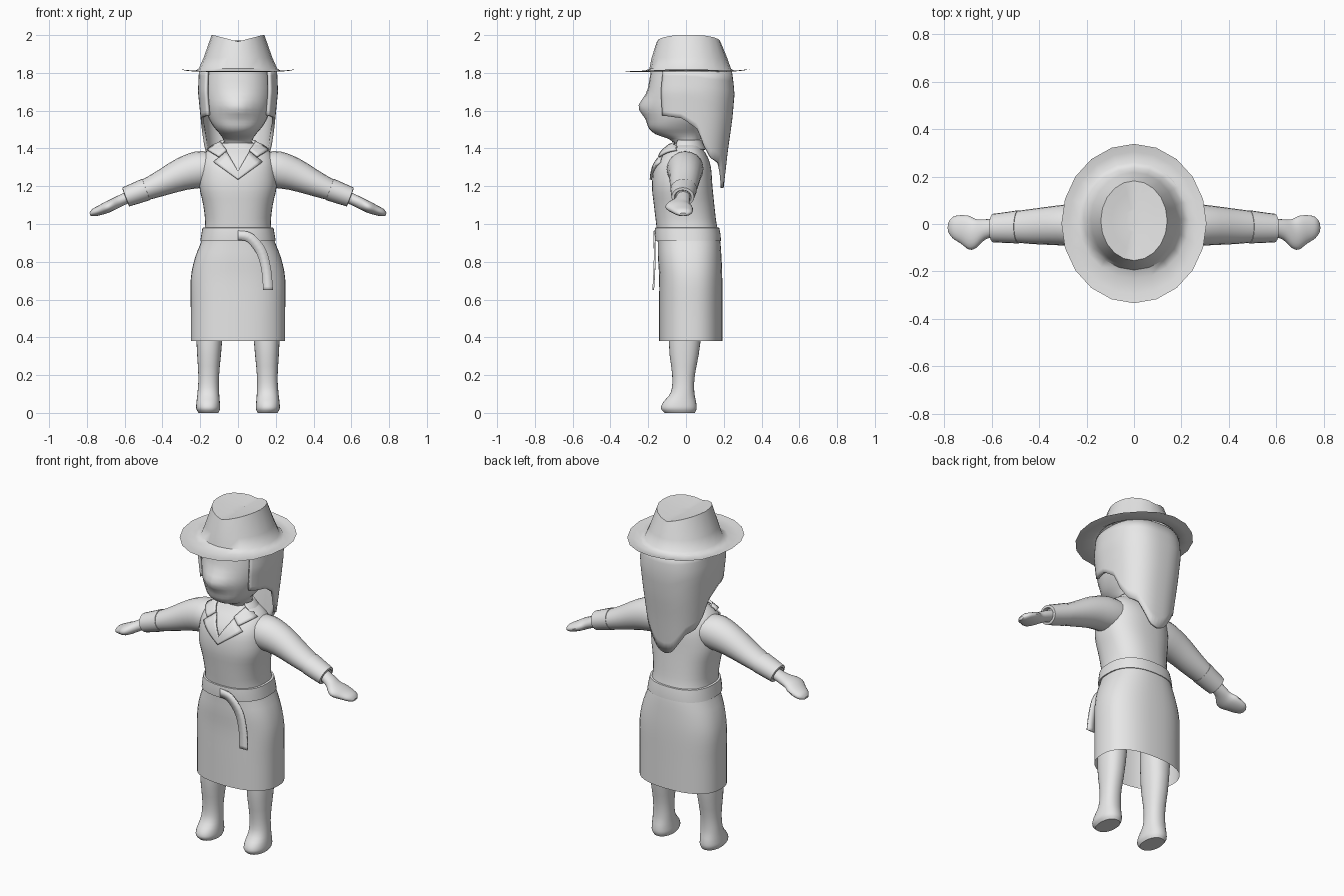
import bpy, bmesh, math
from mathutils import Vector
from mathutils.bvhtree import BVHTree

cube = bpy.data.objects.get("Cube")
if cube:
    bpy.data.objects.remove(cube, do_unlink=True)

grey = bpy.data.materials.new("light_grey")
grey.use_nodes = True
grey.diffuse_color = (0.8, 0.8, 0.8, 1)
grey.node_tree.nodes["Principled BSDF"].inputs["Base Color"].default_value = (0.8, 0.8, 0.8, 1)


def finish(name, bm, mirror=False, thickness=0, angle=40):
    """Turn a bmesh into a shaded object with optional shell and mirrored twin."""
    bmesh.ops.recalc_face_normals(bm, faces=bm.faces)
    mesh = bpy.data.meshes.new(name)
    bm.to_mesh(mesh)
    obj = bpy.data.objects.new(name, mesh)
    bpy.context.collection.objects.link(obj)
    mesh.materials.append(grey)
    bpy.ops.object.select_all(action="DESELECT")
    obj.select_set(True)
    bpy.context.view_layer.objects.active = obj
    bpy.ops.object.shade_smooth_by_angle(angle=math.radians(angle))
    if thickness:
        shell = obj.modifiers.new("shell", "SOLIDIFY")
        shell.thickness = thickness
        shell.offset = -1
    if mirror:
        obj.modifiers.new("mirror", "MIRROR")
    return obj


def smooth_path(points, steps):
    """Catmull-Rom interpolation through the stations."""
    pts = [Vector(p) for p in points]
    out = []
    for i in range(len(pts) - 1):
        a, b, c, d = pts[max(i - 1, 0)], pts[i], pts[i + 1], pts[min(i + 2, len(pts) - 1)]
        for k in range(steps):
            t = k / steps
            out.append(b + (c - a) * (t / 2) + (a * 2 - b * 5 + c * 4 - d) * (t * t / 2)
                       + (b * 3 - a - c * 3 + d) * (t ** 3 / 2))
    return out + [pts[-1]]


def rounded(angle, power):
    """Point on a unit superellipse; angle 0 faces the back."""
    s, c = math.sin(angle), math.cos(angle)
    return (math.copysign(abs(s) ** (2 / power), s), math.copysign(abs(c) ** (2 / power), c))


def skin(bm, rows, closed):
    for low, high in zip(rows, rows[1:]):
        count = len(low)
        for i in range(count if closed else count - 1):
            j = (i + 1) % count
            bm.faces.new((low[i], low[j], high[j], high[i]))


def loft(stations, u=(1, 0, 0), v=(0, 1, 0), sides=28, power=2, steps=3,
         start_cap=True, end_cap=True, arc=None):
    """Skin rounded sections given as x, y, z, radius along u, radius along v."""
    bm = bmesh.new()
    u, v = Vector(u), Vector(v)
    if arc:
        angles = [arc * (2 * i / sides - 1) for i in range(sides + 1)]
    else:
        angles = [math.tau * i / sides for i in range(sides)]
    rows = []
    for x, y, z, ru, rv in smooth_path(stations, steps):
        ring = []
        for a in angles:
            s, c = rounded(a, power)
            ring.append(bm.verts.new(Vector((x, y, z)) + u * (ru * s) + v * (rv * c)))
        rows.append(ring)
    skin(bm, rows, not arc)
    if start_cap and not arc:
        bm.faces.new(rows[0])
    if end_cap and not arc:
        bm.faces.new(rows[-1])
    return bm


# Coat: open skirt hem, waist, chest and shoulders
coat = loft([(0, .025, .38, .25, .167), (0, .025, .55, .25, .167), (0, .025, .71, .25, .167),
             (0, .02, .82, .228, .168), (0, .015, .92, .19, .165), (0, .002, 1.0, .174, .16),
             (0, -.01, 1.1, .184, .16), (0, -.02, 1.2, .205, .16), (0, -.018, 1.3, .2, .15),
             (0, -.01, 1.36, .183, .122), (0, -.004, 1.4, .15, .09), (0, 0, 1.43, .09, .07)],
            sides=40, power=2.4, start_cap=False)
surface = BVHTree.FromBMesh(coat)
finish("coat", coat)

# Belt with a rounded edge
finish("belt", loft([(0, .012, .908, .18, .15), (0, .01, .91, .2, .175), (0, .008, .945, .194, .175),
                     (0, .006, .98, .188, .17), (0, .006, .982, .165, .15)],
                    sides=40, power=2.4, steps=1, start_cap=False, end_cap=False))

# Hanging belt end
bm = bmesh.new()
inner = smooth_path([(0, -.17, .915), (.05, -.172, .905), (.1, -.17, .84), (.125, -.172, .75), (.133, -.178, .65)], 4)
outer = smooth_path([(0, -.17, .965), (.075, -.172, .95), (.145, -.17, .87), (.175, -.172, .76), (.185, -.178, .65)], 4)
skin(bm, [[bm.verts.new(p) for p in edge] for edge in (inner, outer)], False)
finish("belt_end", bm, thickness=.009)

# Lapels and collar tips laid on the chest
bm = bmesh.new()
for quad in ([(0, 1.235), (.13, 1.33), (.062, 1.388), (0, 1.28)],
             [(.06, 1.385), (.1, 1.352), (.16, 1.388), (.095, 1.435)]):
    bm.faces.new([bm.verts.new((x, -.4, z)) for x, z in quad])
bmesh.ops.subdivide_edges(bm, edges=bm.edges[:], cuts=4, use_grid_fill=True)
for vert in bm.verts:
    hit = surface.ray_cast(vert.co, Vector((0, 1, 0)))[0]
    if hit is None:
        hit = surface.find_nearest(Vector((vert.co.x, -.05, vert.co.z)))[0]
    vert.co.y = hit.y - .014
finish("lapels", bm, mirror=True, thickness=.012)

# Collar band around the back of the neck
finish("collar", loft([(0, .0, 1.395, .135, .105), (0, 0, 1.425, .112, .09), (0, 0, 1.446, .09, .078)],
                      arc=math.radians(125)), thickness=.01)

# Sleeves, cuffs and mitten hands along the sloping arm
slope = dict(u=(0, 1, 0), v=(.35, 0, .94), sides=20)
finish("sleeves", loft([(.1, 0, 1.3, .09, .085), (.19, -.005, 1.29, .097, .1), (.3, -.005, 1.262, .086, .086),
                        (.42, -.01, 1.21, .075, .066), (.5, -.012, 1.177, .066, .055),
                        (.58, -.015, 1.147, .055, .046)], **slope), mirror=True)
finish("cuffs", loft([(.485, -.012, 1.184, .055, .045), (.487, -.012, 1.183, .07, .06),
                      (.54, -.015, 1.163, .065, .057), (.594, -.017, 1.143, .06, .053),
                      (.596, -.017, 1.142, .045, .04), (.57, -.016, 1.15, .035, .03)],
                     steps=1, **slope), mirror=True)
finish("hands", loft([(.56, -.012, 1.152, .034, .03), (.625, -.022, 1.122, .042, .03),
                      (.665, -.04, 1.102, .06, .03), (.695, -.037, 1.088, .071, .03),
                      (.73, -.023, 1.073, .06, .026), (.765, -.015, 1.06, .045, .02),
                      (.783, -.015, 1.051, .02, .008)], **slope), mirror=True)

# Legs running into the feet
finish("legs", loft([(.145, .01, .72, .085, .085), (.152, -.007, .38, .068, .084), (.155, -.013, .2, .055, .06),
                     (.157, -.018, .11, .057, .062), (.158, -.034, .055, .062, .088),
                     (.158, -.038, .022, .063, .094), (.156, -.034, 0, .052, .08)], power=2.2), mirror=True)

# Neck and head with a soft nose
bm = loft([(0, 0, 1.38, .07, .065), (0, 0, 1.44, .076, .075), (0, -.035, 1.475, .095, .125),
           (0, -.045, 1.51, .125, .153), (0, -.025, 1.56, .155, .18), (0, -.015, 1.63, .175, .195),
           (0, -.005, 1.72, .182, .195), (0, .005, 1.82, .172, .19)], power=2.2)
for vert in bm.verts:
    if vert.co.y < 0:
        vert.co.y -= .042 * math.exp(-(vert.co.x / .08) ** 2 - ((vert.co.z - 1.62) / .055) ** 2)
finish("head", bm)


def lookup(table, key):
    """Linear interpolation in a table of rising keys."""
    for a, b in zip(table, table[1:]):
        if key <= b[0]:
            return Vector(a).lerp(Vector(b), max(0, (key - a[0]) / (b[0] - a[0])))
    return Vector(table[-1])


# Long hair: short in front of the ears, pointed at the back
hair_size = [(1.18, .155, .17), (1.4, .182, .195), (1.55, .197, .217), (1.7, .212, .23), (1.81, .207, .215)]
hair_hem = [(0, 1.19), (12, 1.205), (40, 1.32), (62, 1.35), (76, 1.42), (84, 1.5), (98, 1.56), (130, 1.575)]
bm = bmesh.new()
columns = []
for i in range(-26, 27):
    degrees = i * 5
    hem = lookup(hair_hem, abs(degrees))[1]
    s, c = rounded(math.radians(degrees), 2.5)
    column = []
    for k in range(11):
        z = 1.81 + (hem - 1.81) * k / 10
        size = lookup(hair_size, z)
        column.append(bm.verts.new((size[1] * s, .028 + size[2] * c, z)))
    columns.append(column)
skin(bm, columns, False)
finish("hair", bm, thickness=.016)

# Hat: creased crown flowing into a thin brim
bm = loft([(0, .015, 1.962, .04, .05), (0, .015, 1.964, .095, .12), (0, .014, 1.966, .14, .168),
           (0, .018, 1.88, .182, .2), (0, .022, 1.822, .208, .216), (0, .015, 1.806, .235, .245),
           (0, .005, 1.806, .275, .3), (0, .002, 1.81, .306, .336)],
          sides=20, steps=1, end_cap=False)
for vert in bm.verts:
    if vert.co.z > 1.95:
        vert.co.z += .034 * min(1, abs(vert.co.x) / .13)
    elif abs(vert.co.x) > .22:
        vert.co.z += .1 * (abs(vert.co.x) - .22)
    if vert.co.y > .24:
        vert.co.z += .1 * (vert.co.y - .24)
finish("hat", bm, angle=50)
